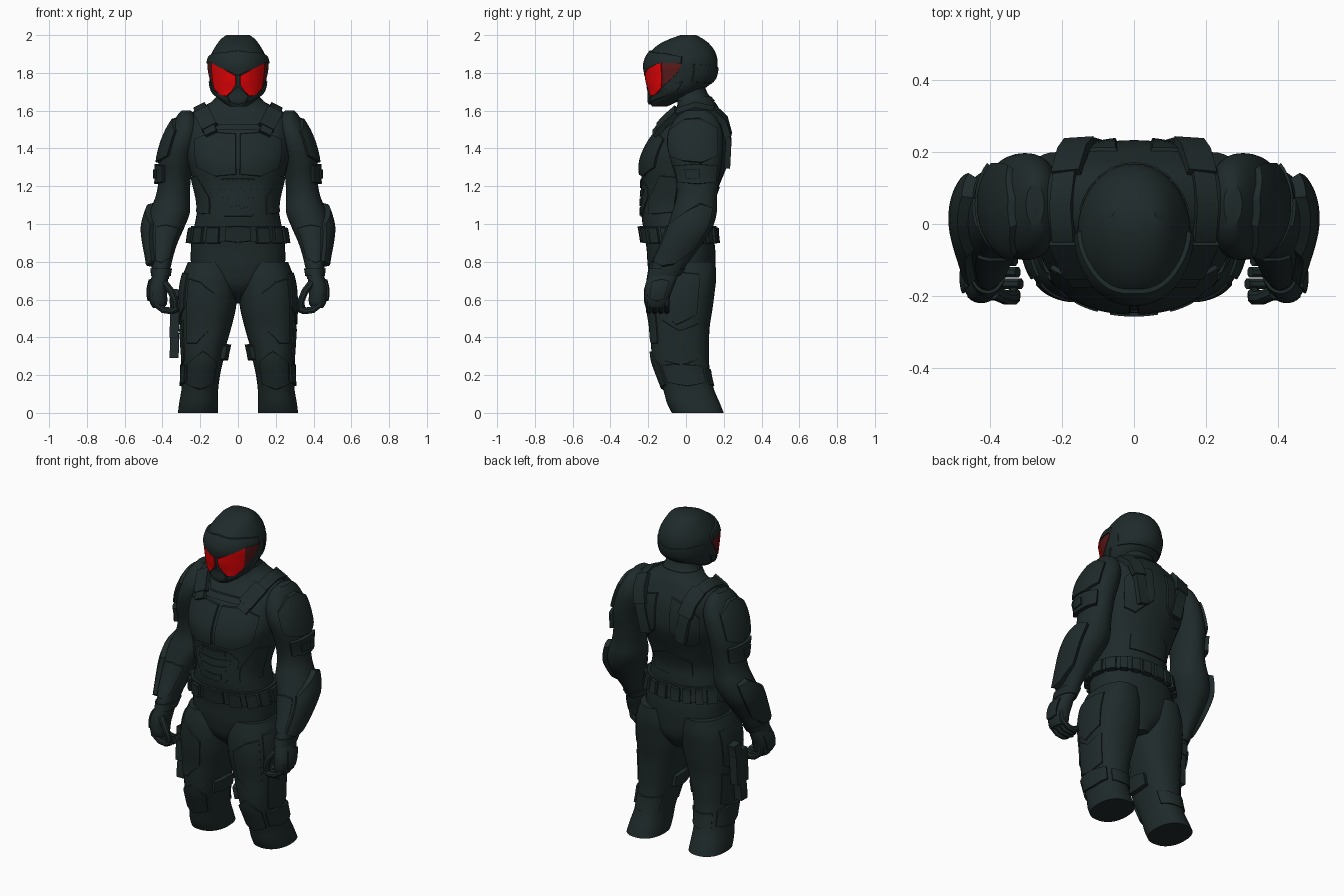
import bpy, bmesh, math
from mathutils import Vector


def material(name, rgb):
    m = bpy.data.materials.new(name)
    m.diffuse_color = (*rgb, 1)
    return m


DARK = material("dark_green_grey", (0.014, 0.0235, 0.0235))
RED = material("visor_red", (0.86, 0.001, 0.002))
DEEP = material("visor_deep_red", (0.10, 0.010, 0.010))


def finish(name, bm, mat=DARK, mirror=False):
    bmesh.ops.recalc_face_normals(bm, faces=bm.faces)
    for f in bm.faces:
        f.smooth = True
    for e in bm.edges:
        e.smooth = e.calc_face_angle(0) < math.radians(35)
    me = bpy.data.meshes.new(name)
    bm.to_mesh(me)
    bm.free()
    me.materials.append(mat)
    ob = bpy.data.objects.new(name, me)
    bpy.context.collection.objects.link(ob)
    if mirror:
        ob.modifiers.new("mirror", 'MIRROR')
    return ob


def section(secs, z):
    """Smoothly interpolated (x0, x1, front, back) of a body at height z."""
    z = min(max(z, secs[0][0]), secs[-1][0])
    i = 0
    while i < len(secs) - 2 and z > secs[i + 1][0]:
        i += 1

    def slope(k, c):
        a, b = secs[max(k - 1, 0)], secs[min(k + 1, len(secs) - 1)]
        return (b[c] - a[c]) / (b[0] - a[0])
    p, q = secs[i], secs[i + 1]
    h = q[0] - p[0]
    t = (z - p[0]) / h
    return [(2*t**3 - 3*t*t + 1) * p[c] + (t**3 - 2*t*t + t) * h * slope(i, c)
            + (3*t*t - 2*t**3) * q[c] + (t**3 - t*t) * h * slope(i + 1, c)
            for c in range(1, 5)]


def surf(body, z, deg, lift=0.0):
    """Body surface point: 0 degrees is the front, 90 is +x."""
    n, secs = body
    x0, x1, yf, yb = section(secs, z)
    s, c = math.sin(math.radians(deg)), math.cos(math.radians(deg))
    x = math.copysign(abs(s) ** (2 / n), s) * ((x1 - x0) / 2 + lift)
    y = -math.copysign(abs(c) ** (2 / n), c) * ((yb - yf) / 2 + lift)
    return Vector(((x0 + x1) / 2 + x, (yf + yb) / 2 + y, z))


def skin(bm, rings):
    for a, b in zip(rings, rings[1:]):
        for k in range(len(a)):
            j = (k + 1) % len(a)
            bm.faces.new((a[k], a[j], b[j], b[k]))
    bm.faces.new(rings[0])
    bm.faces.new(rings[-1])


def loft(name, body, z0=None, z1=None, lift=0.0, mirror=False, sides=40):
    z0 = body[1][0][0] if z0 is None else z0
    z1 = body[1][-1][0] if z1 is None else z1
    steps = max(2, round((z1 - z0) / 0.02))
    bm = bmesh.new()
    skin(bm, [[bm.verts.new(surf(body, z0 + (z1 - z0) * i / steps, 360 * k / sides, lift))
               for k in range(sides)] for i in range(steps + 1)])
    return finish(name, bm, mirror=mirror)


def panel(name, body, cols, lift=0.015, mat=DARK, mirror=True, edge=0.94):
    """Armour plate following a body; cols are (degrees, low z, high z)."""
    nu, nv = 6 * (len(cols) - 1), 8

    def at(u, v, d):
        f = u * (len(cols) - 1)
        i = min(int(f), len(cols) - 2)
        a, lo, hi = [p + (q - p) * (f - i) for p, q in zip(cols[i], cols[i + 1])]
        return surf(body, lo + (hi - lo) * v, a, d)
    bm = bmesh.new()
    grids = []
    for k, d in ((1, -0.012), (edge, lift)):
        grids.append([[bm.verts.new(at(.5 + (i / nu - .5) * k, .5 + (j / nv - .5) * k, d))
                       for j in range(nv + 1)] for i in range(nu + 1)])
        g = grids[-1]
        for i in range(nu):
            for j in range(nv):
                bm.faces.new((g[i][j], g[i+1][j], g[i+1][j+1], g[i][j+1]))
    rim = ([(i, 0) for i in range(nu)] + [(nu, j) for j in range(nv)]
           + [(i, nv) for i in range(nu, 0, -1)] + [(0, j) for j in range(nv, 0, -1)])
    lo, hi = grids
    for (i, j), (k, m) in zip(rim, rim[1:] + rim[:1]):
        bm.faces.new((lo[i][j], lo[k][m], hi[k][m], hi[i][j]))
    return finish(name, bm, mat, mirror)


def sweep(name, pts, w, h, sides, axis, mirror=True):
    """Bar along a path, w half-width along axis and h half-thickness."""
    pts = [Vector(p) for p in pts]
    bm, rings = bmesh.new(), []
    for i, p in enumerate(pts):
        t = (pts[min(i + 1, len(pts) - 1)] - pts[max(i - 1, 0)]).normalized()
        a = Vector(axis)
        a = (a - t * a.dot(t)).normalized()
        b = t.cross(a)
        r = math.sqrt(2) if sides == 4 else 1
        angs = [2 * math.pi * (k + .5) / sides for k in range(sides)]
        rings.append([bm.verts.new(p + r * (a * w * math.cos(g) + b * h * math.sin(g))) for g in angs])
    skin(bm, rings)
    return finish(name, bm, mirror=mirror)


def sym(rows):
    return [(z, -w, w, f, b) for z, w, f, b in rows]


# Body cross-sections: roundness exponent, then heights with extents
TORSO = (2.25, sym([
    (.58, .05, -.08, .10), (.66, .16, -.17, .145), (.76, .24, -.20, .155),
    (.86, .25, -.208, .155), (.95, .24, -.22, .145), (1.02, .225, -.233, .145),
    (1.1, .215, -.236, .145), (1.2, .235, -.232, .175), (1.3, .26, -.24, .215),
    (1.36, .275, -.23, .232), (1.45, .28, -.185, .23), (1.53, .28, -.12, .215),
    (1.59, .245, -.065, .185), (1.63, .17, -.045, .165), (1.66, .12, -.05, .14),
    (1.70, .10, -.06, .11), (1.78, .095, -.06, .09)]))
HEAD = (2.05, sym([
    (1.622, .045, -.18, -.10), (1.65, .088, -.192, -.04), (1.70, .135, -.192, .07),
    (1.755, .149, -.206, .145), (1.80, .155, -.212, .165), (1.84, .157, -.217, .168),
    (1.88, .150, -.207, .165), (1.92, .131, -.18, .150), (1.96, .106, -.13, .118),
    (1.99, .08, -.06, .075), (2.0, .062, -.03, .055)]))
ARM = (2.1, [
    (.71, .365, .45, -.20, -.05), (.75, .36, .455, -.19, -.02), (.82, .345, .465, -.165, .03),
    (.90, .32, .48, -.13, .09), (.98, .285, .488, -.10, .14), (1.06, .255, .47, -.075, .163),
    (1.15, .255, .435, -.05, .165), (1.24, .25, .42, -.055, .175), (1.33, .235, .42, -.08, .19),
    (1.42, .21, .40, -.10, .197), (1.50, .20, .368, -.09, .19), (1.57, .22, .325, -.045, .155),
    (1.60, .25, .30, .0, .11)])
HAND = (2.3, [
    (.555, .39, .45, -.20, -.11), (.58, .375, .465, -.215, -.095), (.63, .375, .475, -.22, -.08),
    (.68, .37, .47, -.215, -.06), (.74, .37, .45, -.195, -.04)])
LEG = (2.3, [
    (0, .105, .318, -.075, .2), (.05, .105, .312, -.10, .18), (.12, .105, .30, -.12, .15),
    (.2, .095, .295, -.15, .13), (.27, .08, .295, -.175, .122), (.35, .064, .30, -.185, .122),
    (.45, .036, .306, -.19, .125), (.55, .012, .31, -.205, .14), (.64, .003, .308, -.212, .152),
    (.72, .005, .295, -.207, .16), (.80, .03, .265, -.19, .155)])
loft("torso", TORSO)
loft("helmet", HEAD)
loft("arm", ARM, mirror=True)
loft("hand", HAND, mirror=True)
loft("leg", LEG, mirror=True)

# Helmet: visor, brow, jaw and rear shell
panel("visor_lens", HEAD, [(4, 1.735, 1.785), (14, 1.70, 1.80), (28, 1.677, 1.822), (44, 1.682, 1.845),
                           (58, 1.72, 1.857)], .009, RED, edge=.99)
panel("visor_side", HEAD, [(58, 1.72, 1.857), (74, 1.765, 1.86), (90, 1.83, 1.85)], .004, DEEP, edge=.98)
panel("brow", HEAD, [(-92, 1.85, 1.885), (-57, 1.853, 1.905), (-28, 1.82, 1.91), (0, 1.785, 1.92),
                     (28, 1.82, 1.91), (57, 1.853, 1.905), (92, 1.85, 1.885)], .011, mirror=False, edge=.97)
panel("mouth_guard", HEAD, [(-26, 1.64, 1.672), (0, 1.63, 1.73), (26, 1.64, 1.672)], .012, mirror=False)
panel("jaw_guard", HEAD, [(28, 1.643, 1.67), (60, 1.66, 1.705), (95, 1.69, 1.76)], .007)
panel("helmet_rear_shell", HEAD, [(105, 1.75, 1.85), (180, 1.74, 1.83), (255, 1.75, 1.85)], .004, mirror=False)
loft("collar", TORSO, 1.65, 1.675, .006)

# Chest, abdomen and back armour
panel("chest_plate", TORSO, [(1, 1.26, 1.48), (25, 1.25, 1.49), (52, 1.30, 1.45)], .012, edge=.97)
panel("collar_plate", TORSO, [(-32, 1.54, 1.585), (-20, 1.50, 1.53), (20, 1.50, 1.53), (32, 1.54, 1.585)],
      .014, mirror=False)
panel("abdomen_guard", TORSO, [(-38, 1.14, 1.18), (-17, 1.035, 1.245), (17, 1.035, 1.245), (38, 1.14, 1.18)],
      .006, mirror=False)
for i, (lo, hi, a) in enumerate([(1.045, 1.09, 12), (1.095, 1.14, 19), (1.145, 1.185, 24), (1.19, 1.235, 16)]):
    panel(f"abdomen_plate_{i}", TORSO, [(-a, lo + .012, hi), (0, lo, hi - .008), (a, lo + .012, hi)],
          .011, mirror=False, edge=.97)
panel("rib_plate", TORSO, [(40, 1.05, 1.14), (60, 1.05, 1.26), (88, 1.06, 1.25)], .006)
panel("shoulder_blade_plate", TORSO, [(132, 1.28, 1.45), (150, 1.25, 1.53), (173, 1.34, 1.56)], .008)
panel("lower_back_plate", TORSO, [(145, 1.05, 1.14), (180, 1.04, 1.20), (215, 1.05, 1.14)], .006, mirror=False)
STRAP = [(.14, -.165, 1.475), (.165, -.115, 1.535), (.192, -.055, 1.585), (.20, .05, 1.618),
         (.19, .14, 1.60), (.17, .20, 1.54), (.145, .226, 1.44), (.115, .218, 1.30)]
TILT = (1, 0, -.5)
sweep("shoulder_strap", STRAP, .033, .015, 4, TILT)
sweep("strap_front_pad", [(.15, -.145, 1.51), (.173, -.10, 1.557), (.195, -.05, 1.60)], .043, .014, 4, TILT)
sweep("strap_rear_pad", [(.188, .14, 1.61), (.17, .205, 1.55), (.152, .228, 1.47)], .042, .014, 4, TILT)

# Belt with pouches
loft("belt", TORSO, .905, .99, .016)
panel("belt_buckle", TORSO, [(-13, .91, .985), (0, .90, .99), (13, .91, .985)], .03, mirror=False)
for i, a in enumerate((28, 52, 74, 97, 120, 140, 157, 172)):
    w = 9 if a < 130 else 6
    panel(f"belt_pouch_{i}", TORSO, [(a - w, .895, .985), (a + w, .895, .985)], .03, edge=.88)

# Arm armour
panel("shoulder_guard", ARM, [(25, 1.36, 1.49), (60, 1.33, 1.56), (100, 1.32, 1.565), (140, 1.36, 1.51)], .017)
panel("upper_arm_band", ARM, [(35, 1.22, 1.31), (90, 1.21, 1.32), (140, 1.22, 1.31)], .022)
panel("upper_arm_clasp", ARM, [(65, 1.24, 1.29), (95, 1.24, 1.29)], .03)
panel("forearm_guard", ARM, [(35, .80, 1.0), (70, .77, 1.07), (100, .78, 1.115), (132, .86, 1.09)], .028)
panel("forearm_inner_plate", ARM, [(-45, .82, .98), (0, .79, 1.0), (28, .80, .99)], .008)
loft("glove_cuff", ARM, .725, .765, .008, mirror=True)

# Knuckles, fingers and thumb
panel("knuckle_plate", HAND, [(60, .60, .70), (90, .59, .71), (120, .60, .70)], .01)
for i in range(4):
    y, d = -.198 + .032 * i, .008 * abs(i - 1)
    sweep(f"finger_{i}", [(.445, y, .63), (.435, y, .575), (.395, y, .545), (.345 + d, y, .54),
                          (.315 + d, y, .555)], .0155, .019, 8, (0, 1, 0))
sweep("thumb", [(.39, -.19, .69), (.355, -.205, .645), (.335, -.205, .595), (.335, -.195, .56)],
      .02, .02, 8, (0, 1, 0))

# Leg armour
panel("hip_guard", LEG, [(50, .56, .74), (85, .46, .75), (120, .52, .74)], .007)
panel("front_thigh_plate", LEG, [(-15, .46, .62), (15, .36, .70), (45, .36, .72)], .006)
panel("outer_thigh_plate", LEG, [(58, .27, .50), (90, .25, .44), (125, .28, .48)], .006)
panel("inner_knee_pad", LEG, [(-108, .285, .355), (-85, .275, .365), (-55, .285, .355)], .026)
panel("knee_guard", LEG, [(-42, .15, .26), (0, .12, .33), (42, .15, .26)], .01)
panel("knee_band", LEG, [(48, .16, .255), (90, .14, .26), (135, .16, .25)], .012)
panel("calf_band", LEG, [(145, .15, .24), (180, .14, .23), (235, .15, .24)], .007)

# Sidearm in a holster on one thigh
for name, z0, z1, y, w in (("holster", .40, .60, -.04, .055), ("holster_tip", .29, .42, -.055, .03),
                           ("sidearm_grip", .58, .65, .0, .03)):
    sweep(name, [(-.338, y, z0), (-.338, y, z0 + .015), (-.335, y + .01, z1)], w, .024, 4, (0, 1, 0), mirror=False)
